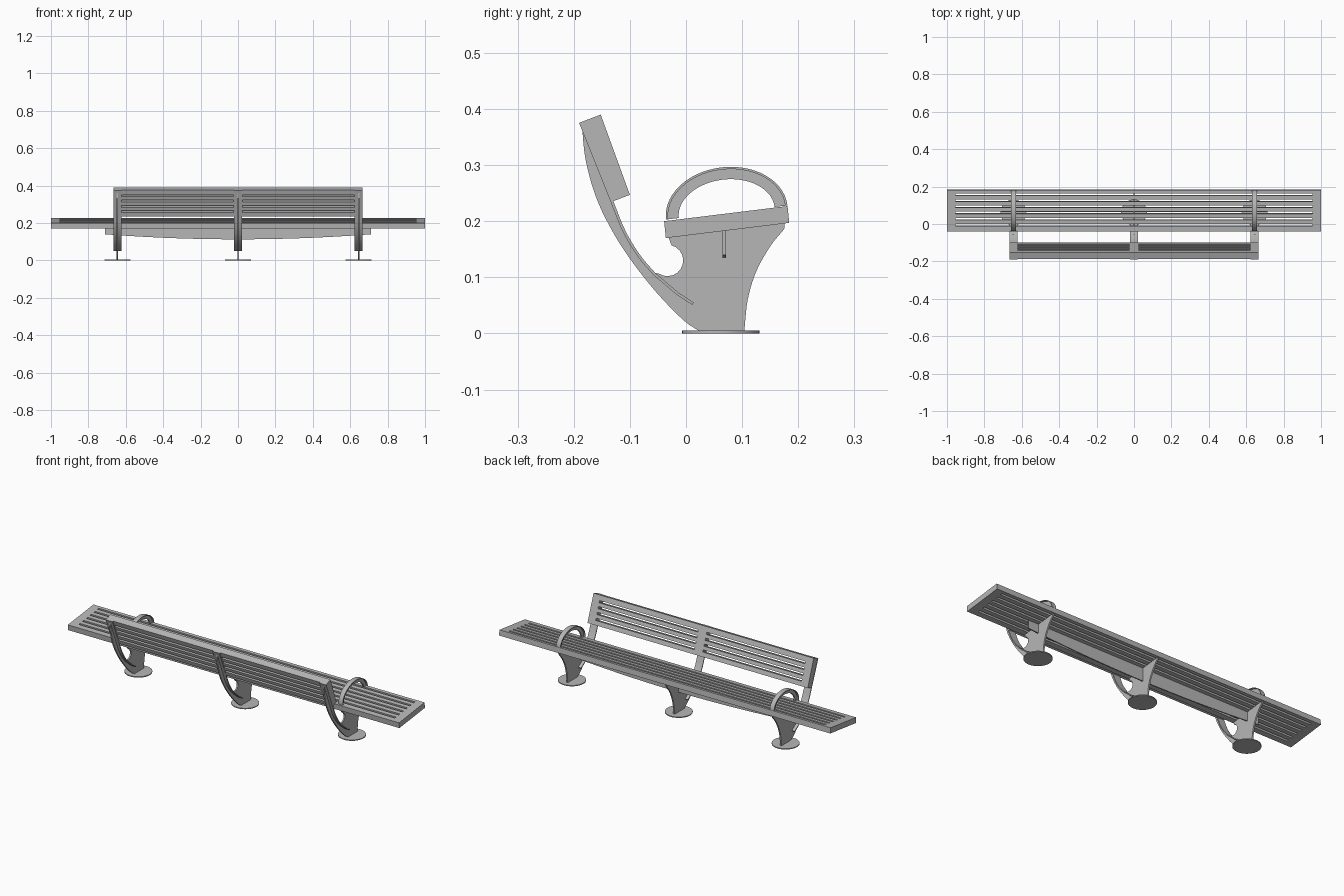
import bpy, bmesh, math
from mathutils import Vector

cube = bpy.data.objects.get("Cube")
if cube:
    bpy.data.objects.remove(cube, do_unlink=True)

steel = bpy.data.materials.new("grey_steel")
steel.use_nodes = True
GREY = (0.47, 0.47, 0.47, 1)
steel.diffuse_color = GREY
steel.node_tree.nodes["Principled BSDF"].inputs["Base Color"].default_value = GREY


def finish(name, bm):
    bmesh.ops.recalc_face_normals(bm, faces=bm.faces)
    mesh = bpy.data.meshes.new(name)
    bm.to_mesh(mesh)
    bm.free()
    mesh.materials.append(steel)
    obj = bpy.data.objects.new(name, mesh)
    bpy.context.collection.objects.link(obj)
    bpy.ops.object.select_all(action='DESELECT')
    obj.select_set(True)
    bpy.context.view_layer.objects.active = obj
    bpy.ops.object.shade_smooth_by_angle(angle=math.radians(30))
    return obj


def extrude(name, points, direction):
    """Extrude one flat outline along a vector."""
    bm = bmesh.new()
    face = bm.faces.new([bm.verts.new(p) for p in points])
    res = bmesh.ops.extrude_face_region(bm, geom=[face], use_keep_orig=True)
    verts = [g for g in res["geom"] if isinstance(g, bmesh.types.BMVert)]
    bmesh.ops.translate(bm, verts=verts, vec=direction)
    return finish(name, bm)


def side_plate(name, outline, x, width):
    """Side profile in y, z, centred on x."""
    return extrude(name, [(x - width / 2, y, z) for y, z in outline], (width, 0, 0))


def smooth(points, steps=5):
    """Catmull-Rom curve through the points."""
    p = [Vector(q) for q in points]
    p = [2 * p[0] - p[1]] + p + [2 * p[-1] - p[-2]]
    out = []
    for a, b, c, d in zip(p, p[1:], p[2:], p[3:]):
        for i in range(steps):
            t = i / steps
            out.append(0.5 * (2 * b + (c - a) * t + (2 * a - 5 * b + 4 * c - d) * t ** 2
                              + (3 * b - a - 3 * c + d) * t ** 3))
    return out + [p[-2]]


def strip(path, thick):
    """Closed outline of a bar lying to the left of a path."""
    side = []
    for i, p in enumerate(path):
        t = (path[min(i + 1, len(path) - 1)] - path[max(i - 1, 0)]).normalized()
        side.append(p + Vector((-t.y, t.x)) * thick)
    return list(path) + side[::-1]


def slotted_panel(name, x_cuts, start, end, thickness, centres, slot):
    """Slab with rows of through slots; odd cells in both directions are open."""
    start, end = Vector((0, *start)), Vector((0, *end))
    along = (end - start).normalized()
    v_cuts = [0] + [c + s * slot / 2 for c in centres for s in (-1, 1)] + [(end - start).length]
    bm = bmesh.new()
    grid = [[bm.verts.new(start + along * v + Vector((x, 0, 0))) for x in x_cuts] for v in v_cuts]
    for j in range(len(v_cuts) - 1):
        for i in range(len(x_cuts) - 1):
            if not (i % 2 and j % 2):
                bm.faces.new((grid[j][i], grid[j][i + 1], grid[j + 1][i + 1], grid[j + 1][i]))
    res = bmesh.ops.extrude_face_region(bm, geom=bm.faces[:], use_keep_orig=True)
    verts = [g for g in res["geom"] if isinstance(g, bmesh.types.BMVert)]
    bmesh.ops.translate(bm, verts=verts, vec=(0, *thickness))
    return finish(name, bm)


# Seat and backrest
slotted_panel("seat", [-1, -0.955, 0.955, 1], (-0.039, 0.2), (0.181, 0.227), (0.003, -0.03),
              [0.034 + 0.033 * i for i in range(6)], 0.011)
slotted_panel("backrest", [-0.665, -0.622, -0.025, 0.025, 0.622, 0.665],
              (-0.152, 0.39), (-0.1, 0.247), (-0.034, -0.013),
              [0.033 + 0.03 * i for i in range(4)], 0.011)

# Bowed beam under the seat
bow = [(0.71 * t / 12, 0.065, 0.113 + 0.027 * (t / 12) ** 2) for t in range(-12, 13)]
extrude("under_seat_beam", bow + [(0.71, 0.065, 0.184), (-0.71, 0.065, 0.184)], (0, 0.006, 0))

# Profiles shared by the supports
outer = smooth([(-0.186, 0.377), (-0.179, 0.31), (-0.16, 0.242), (-0.13, 0.18),
                (-0.094, 0.125), (-0.05, 0.07), (-0.005, 0.024), (0.022, 0.005)])
rear = smooth([(0.104, 0.005), (0.11, 0.06), (0.125, 0.11), (0.15, 0.155), (0.175, 0.186)])
notch = [Vector((-0.033 + 0.028 * math.cos(a), 0.13 + 0.028 * math.sin(a)))
         for a in (math.radians(75 - 18 * i) for i in range(12))]
inner = smooth([(-0.055, 0.108), (-0.082, 0.14), (-0.108, 0.183), (-0.13, 0.237)])
back_top = Vector((-0.186, 0.377))
web = (outer[:-1] + [outer[-1]] + rear + [Vector((0.176, 0.196)), Vector((-0.032, 0.173))]
       + notch + inner)
flange = strip(smooth([(0.014, 0.055), (-0.02, 0.077)])[:-1] + inner + [back_top], 0.005)


def arch(half, height):
    c, d, n = Vector((0.0725, 0.2155)), Vector((0.993, 0.115)), Vector((-0.115, 0.993))
    return [c + d * half * math.cos(a) + n * height * math.sin(a)
            for a in (math.pi * i / 28 for i in range(29))]


# Supports: foot disc, web plate, curved flange
for label, x in (("right", -0.645), ("middle", 0), ("left", 0.645)):
    bm = bmesh.new()
    bmesh.ops.create_cone(bm, cap_ends=True, segments=40, radius1=0.069, radius2=0.069, depth=0.005)
    bmesh.ops.translate(bm, verts=bm.verts, vec=(x, 0.062, 0.0025))
    finish(label + "_foot_disc", bm)
    side_plate(label + "_support_web", web, x, 0.008)
    side_plate(label + "_support_flange", flange, x, 0.042)
    # Armrest hoops on the outer supports
    if x:
        side_plate(label + "_armrest_web", arch(0.108, 0.08) + arch(0.086, 0.059)[::-1], x, 0.008)
        side_plate(label + "_armrest_band", arch(0.109, 0.081) + arch(0.105, 0.077)[::-1], x, 0.026)
